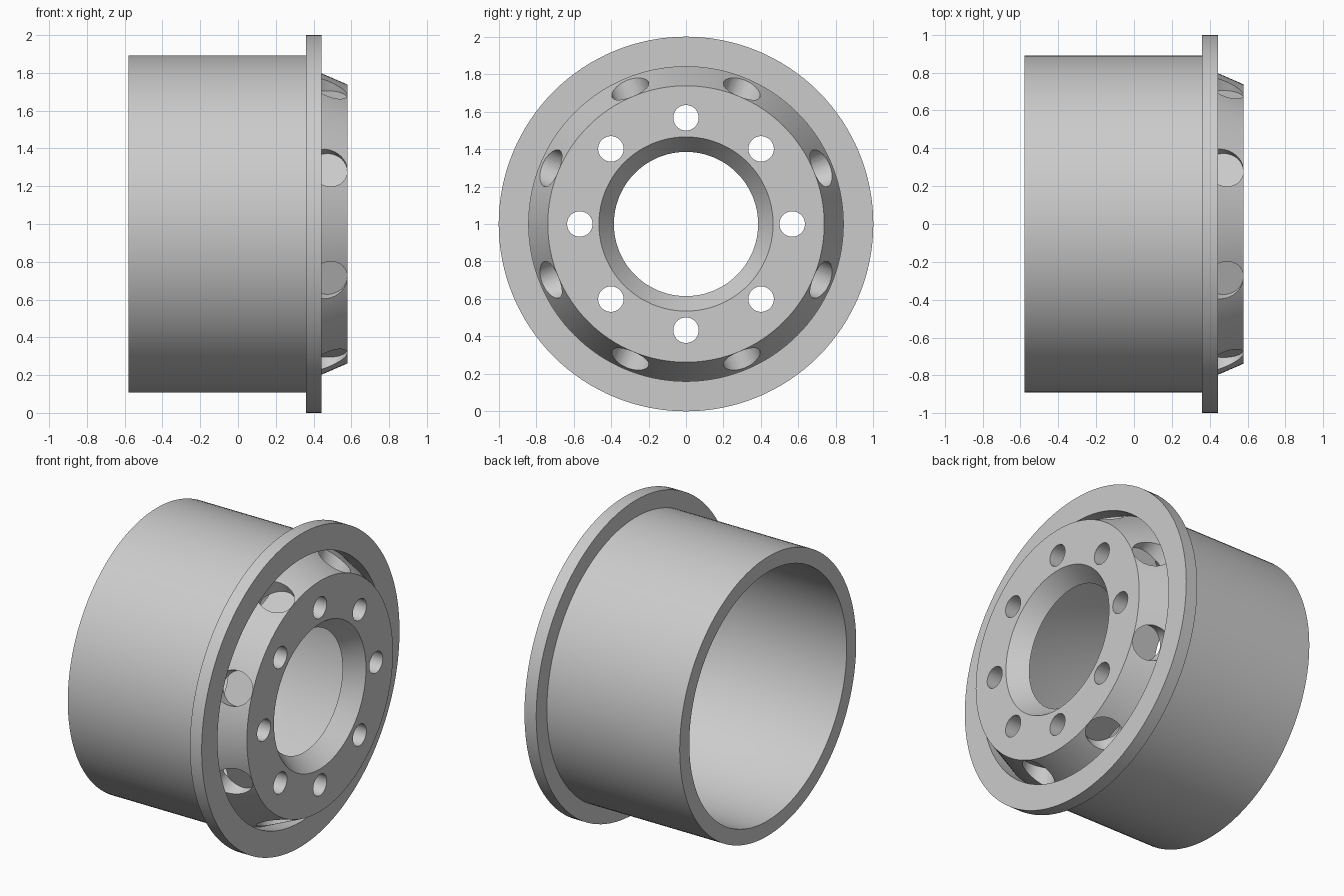
import bpy, bmesh
from math import radians, tau
from mathutils import Matrix, Vector

cube = bpy.data.objects.get("Cube")
if cube:
    bpy.data.objects.remove(cube, do_unlink=True)

SEGMENTS = 128
HOLES = 8

grey = bpy.data.materials.new("plain_grey_metal")
grey.use_nodes = True
colour = (0.6, 0.6, 0.6, 1)
grey.diffuse_color = colour
grey.node_tree.nodes["Principled BSDF"].inputs["Base Color"].default_value = colour


def make_object(name, bm):
    mesh = bpy.data.meshes.new(name)
    bmesh.ops.recalc_face_normals(bm, faces=bm.faces)
    bm.to_mesh(mesh)
    bm.free()
    mesh.materials.append(grey)
    obj = bpy.data.objects.new(name, mesh)
    bpy.context.collection.objects.link(obj)
    return obj


def lathe(name, profile):
    """Revolve a closed (x, radius) profile around the x axis."""
    bm = bmesh.new()
    verts = [bm.verts.new((x, 0, r)) for x, r in profile]
    edges = [bm.edges.new((a, b)) for a, b in zip(verts, verts[1:] + verts[:1])]
    bmesh.ops.spin(bm, geom=verts + edges, cent=(0, 0, 0), axis=(1, 0, 0),
                   angle=tau, steps=SEGMENTS)
    bmesh.ops.remove_doubles(bm, verts=bm.verts, dist=0.0005)
    return make_object(name, bm)


def add_drill(bm, radius, length, matrix, sides=48):
    bmesh.ops.create_cone(bm, cap_ends=True, segments=sides, radius1=radius,
                          radius2=radius, depth=length, matrix=matrix)


# Thick barrel, flange, sloped shoulder and mounting plate with a tapered bore
rim = lathe("wheel_rim", [
    (-0.58, 0.795), (-0.58, 0.892), (0.36, 0.892), (0.36, 1.0), (0.443, 1.0),
    (0.443, 0.84), (0.345, 0.84), (0.58, 0.738), (0.58, 0.465), (0.47, 0.385),
    (0.47, 0.683), (0.213, 0.795)])

# Drills for the through bolt holes (along x) and the shallow radial pockets
bm = bmesh.new()
for i in range(HOLES):
    bolt = Matrix.Rotation(tau * i / HOLES, 4, 'X')
    pocket = Matrix.Rotation(tau * (i + 0.5) / HOLES, 4, 'X')
    along_x = Matrix.Rotation(radians(90), 4, 'Y')
    add_drill(bm, 0.068, 0.3, bolt @ Matrix.Translation((0.53, 0, 0.567)) @ along_x)
    add_drill(bm, 0.105, 0.11, pocket @ Matrix.Translation((0.474, 0, 0.775)))
drills = make_object("hole_drills", bm)
drills.hide_render = True

cut = rim.modifiers.new("holes", 'BOOLEAN')
cut.operation = 'DIFFERENCE'
cut.solver = 'EXACT'
cut.object = drills
bpy.ops.object.select_all(action='DESELECT')
bpy.context.view_layer.objects.active = rim
rim.select_set(True)
bpy.ops.object.modifier_apply(modifier=cut.name)
bpy.data.objects.remove(drills, do_unlink=True)

# Stand the wheel on the ground
rim.data.transform(Matrix.Translation(Vector((0, 0, 1))))
bpy.ops.object.shade_smooth_by_angle(angle=radians(25))
